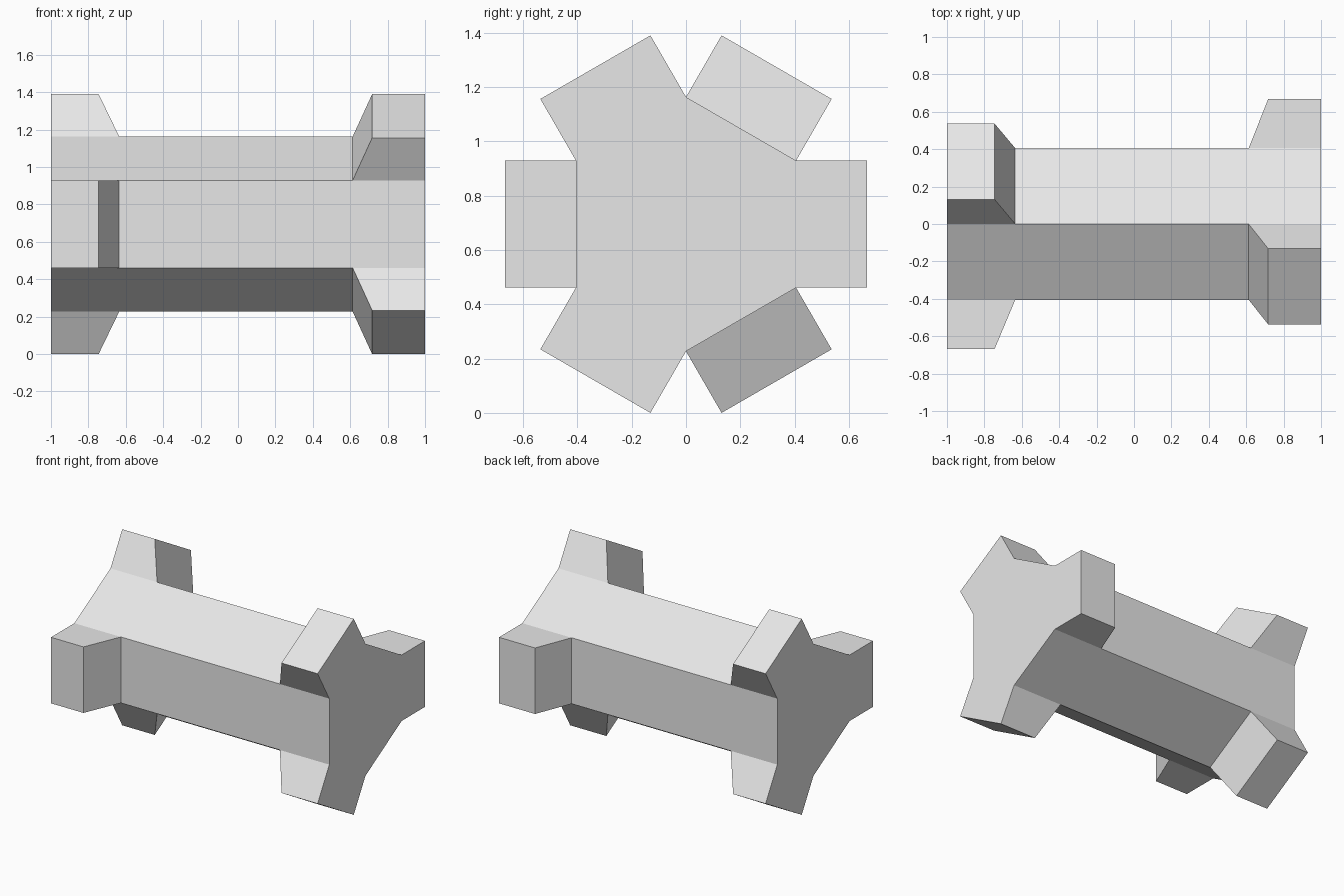
import bpy
import bmesh
import math
from mathutils import Vector

if "Cube" in bpy.data.objects:
    bpy.data.objects.remove(bpy.data.objects["Cube"], do_unlink=True)

CENTRE_Z = 0.695
RADIUS = 0.468            # hexagon corner radius
LUG_HEIGHT = 0.262        # how far each lug stands out of its flat
STATIONS = (-1.0, -0.635, 0.613, 1.0)
TAPER = {0: 0.0, 1: -0.11, 2: 0.104, 3: 0.0}   # lug top shift along x

# One grey material
grey = bpy.data.materials.new("light grey")
grey.use_nodes = True
grey.diffuse_color = (0.8, 0.8, 0.8, 1)
grey.node_tree.nodes["Principled BSDF"].inputs["Base Color"].default_value = (0.8, 0.8, 0.8, 1)

bm = bmesh.new()

# Hexagonal shaft: rings of six corners along x
rings = []
for x in STATIONS:
    ring = []
    for k in range(6):
        a = math.radians(60 * k - 30)
        ring.append(bm.verts.new((x, RADIUS * math.cos(a),
                                  CENTRE_Z + RADIUS * math.sin(a))))
    rings.append(ring)

# Side panels; remember the end panels that grow lugs (alternating per end)
lug_panels = []
for i in range(3):
    for k in range(6):
        n = (k + 1) % 6
        face = bm.faces.new((rings[i][k], rings[i][n],
                             rings[i + 1][n], rings[i + 1][k]))
        if (i == 0 and k % 2 == 1) or (i == 2 and k % 2 == 0):
            lug_panels.append((face, k))

# End caps
bm.faces.new(rings[0])
bm.faces.new(rings[3])
bmesh.ops.recalc_face_normals(bm, faces=bm.faces[:])

# Lugs: extrude each panel outward and slope its inner end
for face, k in lug_panels:
    a = math.radians(60 * k)
    out = Vector((0, math.cos(a), math.sin(a))) * LUG_HEIGHT
    top = bmesh.ops.extrude_discrete_faces(bm, faces=[face])["faces"][0]
    for v in top.verts:
        station = min(range(4), key=lambda s: abs(STATIONS[s] - v.co.x))
        v.co += out + Vector((TAPER[station], 0, 0))

# Join flat neighbouring faces
bmesh.ops.remove_doubles(bm, verts=bm.verts[:], dist=0.0001)
bmesh.ops.recalc_face_normals(bm, faces=bm.faces[:])
bmesh.ops.dissolve_limit(bm, angle_limit=math.radians(1),
                         verts=bm.verts[:], edges=bm.edges[:])

mesh = bpy.data.meshes.new("hex_shaft_with_lugs")
bm.to_mesh(mesh)
bm.free()
mesh.materials.append(grey)
shaft = bpy.data.objects.new("hex_shaft_with_lugs", mesh)
bpy.context.collection.objects.link(shaft)
